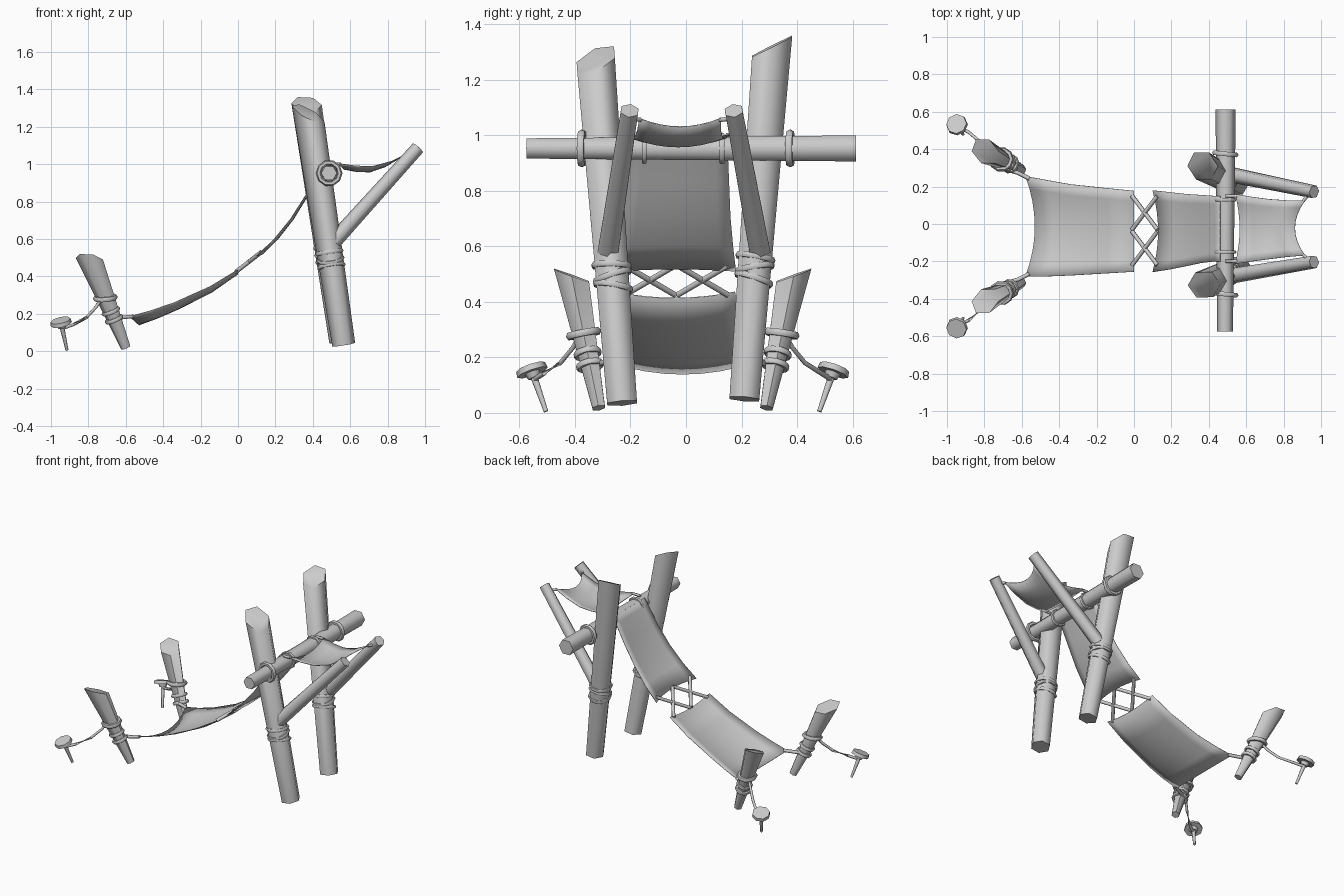
import bpy, bmesh, math
from mathutils import Vector

if "Cube" in bpy.data.objects:
    bpy.data.objects.remove(bpy.data.objects["Cube"])

grey = bpy.data.materials.new("plain grey")
grey.use_nodes = True
grey.diffuse_color = (0.6, 0.6, 0.6, 1)
grey.node_tree.nodes["Principled BSDF"].inputs["Base Color"].default_value = (0.6, 0.6, 0.6, 1)


def finish(name, bm, angle=61):
    mesh = bpy.data.meshes.new(name)
    bmesh.ops.recalc_face_normals(bm, faces=bm.faces)
    bm.to_mesh(mesh)
    bm.free()
    mesh.materials.append(grey)
    obj = bpy.data.objects.new(name, mesh)
    bpy.context.collection.objects.link(obj)
    bpy.ops.object.select_all(action='DESELECT')
    obj.select_set(True)
    bpy.context.view_layer.objects.active = obj
    bpy.ops.object.shade_smooth_by_angle(angle=math.radians(angle))
    return obj


def frame(axis):
    """Two directions square to an axis."""
    axis = axis.normalized()
    ref = Vector((1, 0, 0)) if abs(axis.x) < 0.75 else Vector((0, 1, 0))
    u = (ref - axis * ref.dot(axis)).normalized()
    return u, axis.cross(u)


def ring_points(centre, axis, radius, sides):
    u, v = frame(axis)
    return [centre + radius * (u * math.cos(a) + v * math.sin(a))
            for a in (2 * math.pi * i / sides for i in range(sides))]


def log(name, start, end, r0, r1, cut=None, sides=6):
    """Tapered log; cut is the normal of a slanted sawn end."""
    start, end = Vector(start), Vector(end)
    axis = (end - start).normalized()
    top = ring_points(end, axis, r1, sides)
    if cut:
        n = Vector(cut)
        top = [p - axis * ((p - end).dot(n) / axis.dot(n)) for p in top]
    bm = bmesh.new()
    low = [bm.verts.new(p) for p in ring_points(start, axis, r0, sides)]
    high = [bm.verts.new(p) for p in top]
    for i in range(sides):
        j = (i + 1) % sides
        bm.faces.new((low[i], low[j], high[j], high[i]))
    bm.faces.new(low)
    bm.faces.new(high)
    return finish(name, bm)


def lashing(name, centre, axis, radius, thick=0.012):
    """Loop of rope around a log."""
    axis = Vector(axis).normalized()
    bm = bmesh.new()
    loops = []
    for p in ring_points(Vector(centre), axis, radius, 10):
        out = (p - Vector(centre)).normalized()
        loops.append([bm.verts.new(p + thick * (out * math.cos(a) + axis * math.sin(a)))
                      for a in (math.tau * k / 6 for k in range(6))])
    for i, a in enumerate(loops):
        b = loops[(i + 1) % len(loops)]
        for k in range(6):
            m = (k + 1) % 6
            bm.faces.new((a[k], a[m], b[m], b[k]))
    return finish(name, bm)


def rope(name, points, radius=0.009):
    """Thin tube along a path."""
    pts = [Vector(p) for p in points]
    bm = bmesh.new()
    rings = []
    for i, p in enumerate(pts):
        axis = pts[min(i + 1, len(pts) - 1)] - pts[max(i - 1, 0)]
        rings.append([bm.verts.new(q) for q in ring_points(p, axis, radius, 6)])
    for a, b in zip(rings, rings[1:]):
        for k in range(6):
            m = (k + 1) % 6
            bm.faces.new((a[k], a[m], b[m], b[k]))
    bm.faces.new(rings[0])
    bm.faces.new(rings[-1])
    return finish(name, bm)


def cloth(name, stations, bow, sag, across=8):
    """Sagging sheet; stations are (x, z, right y, left y)."""
    bm = bmesh.new()
    rows = []
    for i, (x, z, ya, yb) in enumerate(stations):
        t = i / (len(stations) - 1)
        row = []
        for k in range(across + 1):
            v = k / across
            s = 1 - (2 * v - 1) ** 2
            row.append(bm.verts.new((x + s * (bow[0] + (bow[1] - bow[0]) * t),
                                     ya + (yb - ya) * v,
                                     z - s * (sag[0] + (sag[1] - sag[0]) * t))))
        rows.append(row)
    for a, b in zip(rows, rows[1:]):
        for k in range(across):
            bm.faces.new((a[k], b[k], b[k + 1], a[k + 1]))
    obj = finish(name, bm)
    mod = obj.modifiers.new("thickness", 'SOLIDIFY')
    mod.thickness = 0.004
    mod.offset = 0
    return obj


# Tall posts, braces and their lashings
tall = {
    "right": ((0.565, -0.23, 0.035), (0.375, -0.325, 1.27), (0.5, -0.4, 1),
              (0.51, -0.28, 0.585), (0.963, -0.203, 1.088)),
    "left": ((0.55, 0.21, 0.05), (0.367, 0.31, 1.32), (0.05, -0.5, 1),
             (0.51, 0.265, 0.585), (0.963, 0.172, 1.088)),
}
for side, (foot, head, cut, low, high) in tall.items():
    log(side + "_post", foot, head, 0.062, 0.08, cut)
    log(side + "_brace", low, high, 0.043, 0.036)
    foot, head = Vector(foot), Vector(head)
    axis = head - foot
    for t, tilt in ((0.34, 0.25), (0.37, -0.25), (0.4, 0.1)):
        lashing(side + "_brace_lashing", foot + axis * t,
                axis.normalized() + Vector((0, tilt, 0)), 0.064)

# Cross beam
log("cross_beam", (0.487, -0.575, 0.952), (0.49, 0.612, 0.952), 0.042, 0.054)
for y in (-0.375, 0.375):
    lashing("beam_lashing", (0.488, y, 0.952), (0.1, 1, 0), 0.057, 0.014)
for y in (-0.15, 0.13):
    lashing("sheet_tie", (0.488, y, 0.952), (0, 1, 0), 0.05, 0.01)

# Sheets of the hammock and the headrest
cloth("lower_sheet", [(-0.58, 0.185, -0.28, 0.255), (-0.47, 0.215, -0.28, 0.235),
                      (-0.34, 0.26, -0.275, 0.212), (-0.15, 0.345, -0.264, 0.192),
                      (0.0, 0.435, -0.255, 0.177)], (0.05, 0.0), (0.045, 0.022))
cloth("upper_sheet", [(0.1, 0.51, -0.257, 0.18), (0.19, 0.595, -0.243, 0.17),
                      (0.28, 0.705, -0.225, 0.16), (0.36, 0.83, -0.208, 0.155),
                      (0.43, 0.955, -0.2, 0.15), (0.46, 0.995, -0.2, 0.15)],
      (0.03, 0.0), (-0.008, 0.005))
cloth("headrest_sheet", [(0.54, 1.003, -0.213, 0.16), (0.63, 0.99, -0.2, 0.145),
                         (0.72, 0.988, -0.188, 0.133), (0.82, 1.015, -0.176, 0.126),
                         (0.915, 1.06, -0.168, 0.125)], (0.025, -0.055), (0.03, 0.03))

# Crossed laces between the two sheets
for y0, y1 in ((-0.22, -0.04), (-0.03, 0.15)):
    for ya, yb in ((y0, y1), (y1, y0)):
        rope("lace", [(-0.01, ya, 0.425), (0.125, yb, 0.53)], 0.012)

# Ropes from the headrest to beam and braces
for y, beam_y, brace_y in ((-0.165, -0.2, -0.2), (0.123, 0.15, 0.17)):
    rope("headrest_rope", [(0.905, y, 1.055), (0.94, brace_y, 1.06)])
    rope("headrest_beam_rope", [(0.49, beam_y, 1.0), (0.55, beam_y, 1.0)])

# Short stakes with guy ropes and pegs
for side, s, shift in (("right", -1, -0.012), ("left", 1, -0.012)):
    def at(x, y, z):
        return Vector((x, s * y + shift, z))
    foot, head = at(-0.6, 0.302, 0.018), at(-0.795, 0.4, 0.495)
    axis = head - foot
    log(side + "_stake", foot, head, 0.026, 0.066, (0.05, -0.35 * s, 1))
    lashing(side + "_stake_upper_loop", foot + axis * 0.56, axis + at(0.15, 0, 0.1), 0.053, 0.014)
    for t in (0.32, 0.41):
        lashing(side + "_stake_lower_loop", foot + axis * t, axis, 0.041, 0.012)
    rope(side + "_corner_rope", [at(-0.67, 0.30, 0.18), at(-0.62, 0.285, 0.18), at(-0.56, 0.255, 0.186)], 0.011)
    rope(side + "_guy_rope", [at(-0.94, 0.535, 0.12), at(-0.88, 0.50, 0.142),
                              at(-0.81, 0.44, 0.18), at(-0.76, 0.395, 0.235), at(-0.73, 0.37, 0.28)])
    tip, cap = at(-0.914, 0.492, 0.005), at(-0.948, 0.545, 0.158)
    lean = (cap - tip).normalized()
    log(side + "_peg_pin", tip, cap, 0.008, 0.014, sides=8)
    log(side + "_peg_collar", cap - lean * 0.035, cap, 0.022, 0.034, sides=8)
    log(side + "_peg_head", cap - lean * 0.014, cap + lean * 0.008, 0.058, 0.055, sides=8)
